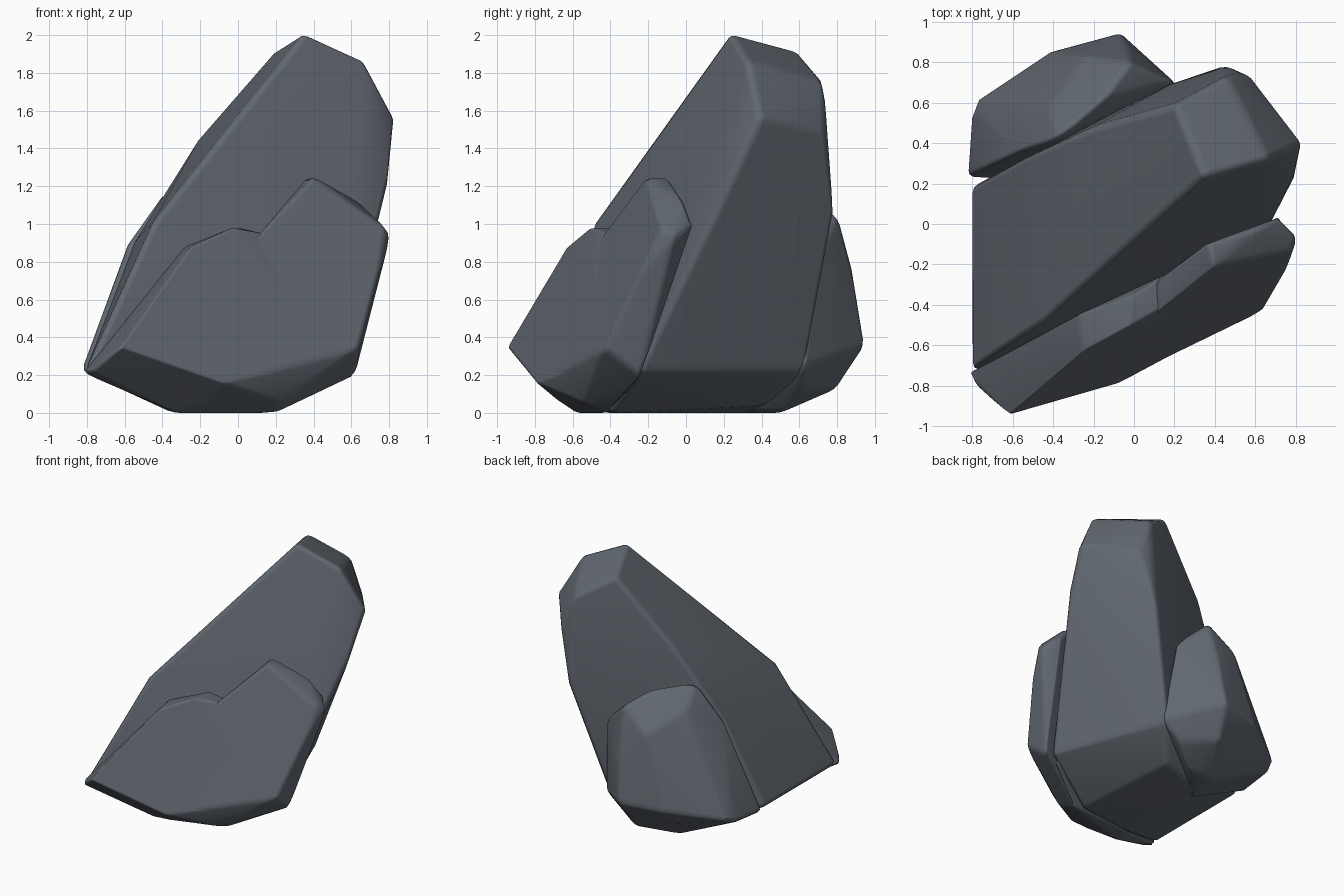
import bpy, bmesh, math

slate = bpy.data.materials.new("dark_slate")
slate.diffuse_color = (0.12, 0.138, 0.162, 1)


def boulder(name, points, width):
    """Convex rock from its key corners, with softened edges."""
    bm = bmesh.new()
    for p in points:
        bm.verts.new(p)
    bmesh.ops.convex_hull(bm, input=bm.verts)
    loose = [v for v in bm.verts if not v.link_faces]
    bmesh.ops.delete(bm, geom=loose, context='VERTS')
    bmesh.ops.dissolve_limit(bm, angle_limit=math.radians(6),
                             verts=bm.verts, edges=bm.edges)
    bmesh.ops.recalc_face_normals(bm, faces=bm.faces)
    me = bpy.data.meshes.new(name)
    bm.to_mesh(me)
    bm.free()
    me.materials.append(slate)
    ob = bpy.data.objects.new(name, me)
    bpy.context.collection.objects.link(ob)
    bev = ob.modifiers.new("soft_edges", 'BEVEL')
    bev.width = width
    bev.segments = 2
    bev.limit_method = 'ANGLE'
    bev.angle_limit = math.radians(20)
    for f in me.polygons:
        f.use_smooth = True
    nor = ob.modifiers.new("face_normals", 'WEIGHTED_NORMAL')
    nor.keep_sharp = True
    return ob


# Tall leaning main rock
boulder("main_rock", [
    (0.35, 0.23, 2.015), (0.67, 0.32, 1.87), (0.835, 0.39, 1.56),   # crown
    (0.20, 0.59, 1.92), (0.46, 0.735, 1.75), (0.57, 0.735, 1.48),
    (-0.45, -0.49, 1.01), (-0.20, 0.48, 1.46), (-0.55, 0.33, 0.90),  # left slope
    (0.80, 0.22, 1.20), (0.46, 0.785, 1.05), (0.18, 0.69, 1.0),    # right side
    (-0.81, -0.73, 0.22), (-0.81, 0.18, 0.22),                     # foot ring
    (0.56, -0.25, 0.22), (0.22, 0.63, 0.22),
    (-0.33, -0.45, 0), (0.15, -0.40, 0), (0.05, 0.42, 0.04), (-0.3, 0.35, 0),
], 0.035)

# Front slab, low left half
boulder("front_slab_low", [
    (-0.62, -0.945, 0.35), (-0.08, -0.79, 0.16), (0.25, -0.60, 0.16),
    (0.50, -0.48, 0.28), (-0.25, -0.63, 0.88), (-0.03, -0.51, 0.98),
    (0.13, -0.42, 0.95), (-0.82, -0.74, 0.21), (-0.77, -0.81, 0.22),
    (-0.28, -0.45, 0.88), (0.0, -0.35, 0.98), (0.15, -0.25, 0.9),
    (-0.15, -0.67, 0.06), (0.23, -0.55, 0.06),
    (-0.33, -0.58, 0), (-0.3, -0.45, 0), (0.2, -0.42, 0), (0.5, -0.25, 0.18),
], 0.025)

# Front slab, raised right half
boulder("front_slab_high", [
    (-0.08, -0.78, 0.16), (0.25, -0.60, 0.16), (0.64, -0.43, 0.34),
    (0.75, -0.24, 0.75), (0.78, -0.13, 0.98), (0.40, -0.21, 1.25),
    (0.10, -0.45, 0.93), (0.37, -0.09, 1.25), (0.62, -0.02, 1.13),
    (0.71, 0.035, 1.0), (0.81, -0.06, 0.94), (0.71, -0.07, 0.73),
    (0.62, -0.24, 0.20), (0.23, -0.55, 0.06),
    (0.2, -0.42, 0), (-0.2, -0.5, 0), (0.12, -0.28, 0.95),
], 0.03)

# Back boulder
boulder("back_rock", [
    (-0.07, 0.945, 0.35), (-0.02, 0.80, 1.05), (-0.04, 0.88, 0.75),
    (-0.23, 0.83, 0.88), (0.20, 0.70, 0.85), (0.26, 0.62, 0.24),
    (-0.12, 0.80, 0.13), (-0.42, 0.85, 0.33), (-0.78, 0.61, 0.27),
    (-0.81, 0.53, 0.24), (-0.83, 0.23, 0.22), (-0.41, 0.59, 1.03),
    (-0.38, 0.42, 1.19), (-0.15, 0.62, 1.15), (-0.57, 0.35, 0.93),
    (-0.3, 0.5, 0), (-0.1, 0.5, 0), (0.1, 0.62, 0.12), (-0.35, 0.2, 0),
], 0.03)
